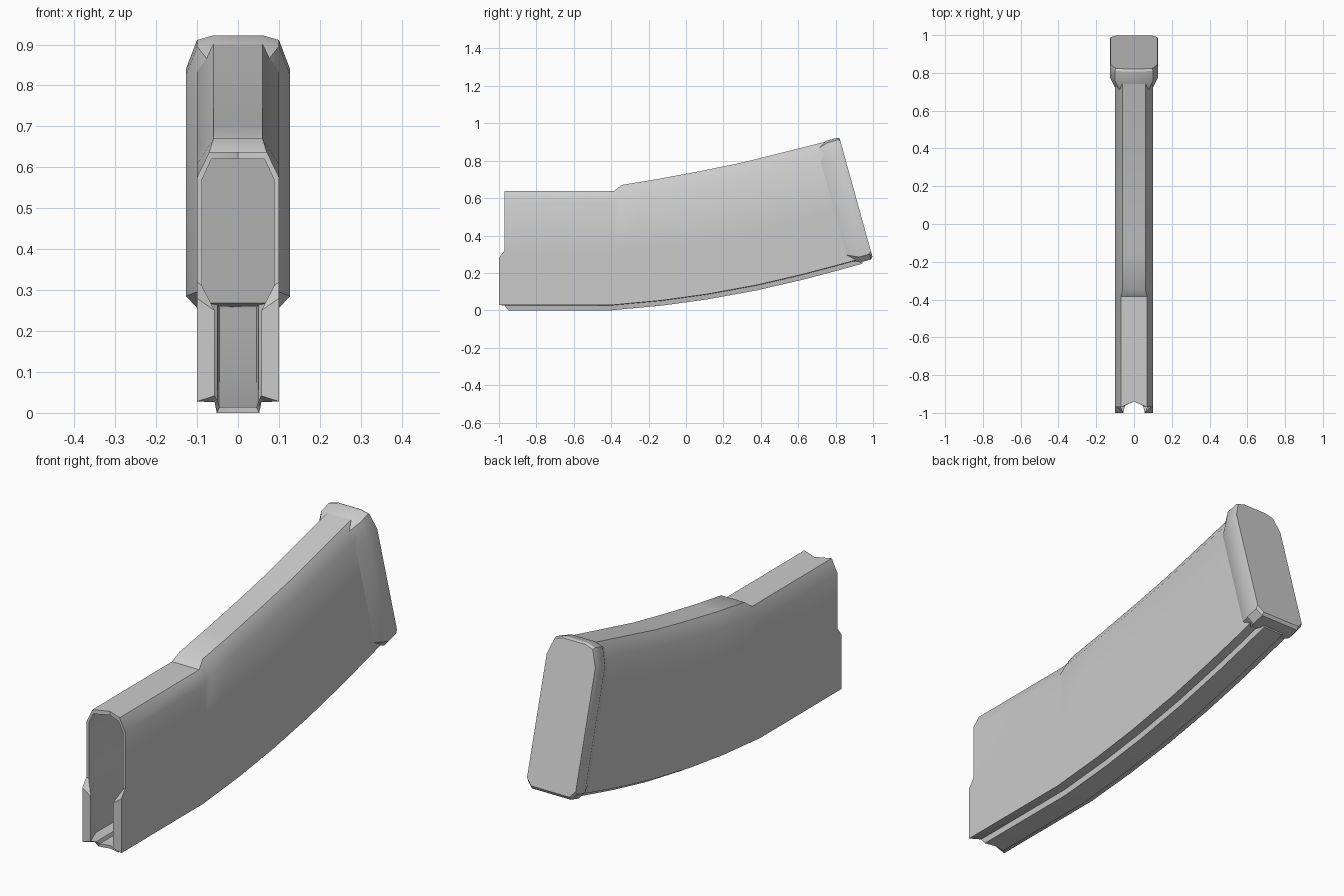
import bpy, bmesh
from mathutils import Vector

if "Cube" in bpy.data.objects:
    bpy.data.objects.remove(bpy.data.objects["Cube"])


def mirror_ring(half):
    """Close a half outline (x >= 0, first and last point on x = 0)."""
    return half + [(-p[0], *p[1:]) for p in half[-2:0:-1]]


def loft(bm, rings):
    loops = [[bm.verts.new(p) for p in r] for r in rings]
    for a, b in zip(loops, loops[1:]):
        n = len(a)
        for i in range(n):
            bm.faces.new((a[i], a[(i + 1) % n], b[(i + 1) % n], b[i]))
    return loops


def finish(bm, name, angle):
    bmesh.ops.recalc_face_normals(bm, faces=bm.faces)
    mesh = bpy.data.meshes.new(name)
    bm.to_mesh(mesh)
    bm.free()
    ob = bpy.data.objects.new(name, mesh)
    bpy.context.collection.objects.link(ob)
    bpy.ops.object.select_all(action='DESELECT')
    ob.select_set(True)
    bpy.context.view_layer.objects.active = ob
    bpy.ops.object.shade_smooth_by_angle(angle=angle)
    return ob


# Half outlines of the shell: h = local height, w = half width of the top flat
def outer(h, w):
    return [(0, 0), (.052, 0), (.057, .026), (.1, .028), (.1, .28),
            (.1, .32), (.1, h - .062), (w, h), (0, h)]


def inner(h, w, low):
    return [(0, .014), (.045, .014), (.05, .03), (low, .042), (low, .25),
            (.088, .31), (.088, h - .068), (w - .005, h - .018), (0, h - .018)]


def place(half, top, bottom):
    """Stand a half outline on the line from bottom to top (y, z)."""
    b = Vector(bottom)
    d = (Vector(top) - b).normalized()
    return mirror_ring([(x, b.x + d.x * v, b.y + d.y * v) for x, v in half])


# Stations along the curved body: top (y, z), bottom (y, z), top half width
stations = [((-.385, .638), (-.40, 0), .07), ((-.345, .67), (-.36, .004), .06),
            ((-.15, .702), (-.13, .025), .06), ((.08, .745), (.11, .058), .06),
            ((.30, .79), (.38, .107), .06), ((.50, .84), (.63, .165), .06),
            ((.66, .88), (.82, .215), .06), ((.76, .905), (.945, .25), .06)]

# Stepped mouth: lower lips stand forward, top and floor are notched
mouth_y = [-.94, -.95, -.97, -1, -1, -.97, -.97, -.97, -.94]


def mouth(half):
    return mirror_ring([(x, y, z) for (x, z), y in zip(half, mouth_y)])


H0 = .638
outs = [mouth(outer(H0, .07))]
ins = [mouth(inner(H0, .07, .057)),
       place(inner(H0, .07, .088), (-.92, H0), (-.92, 0))]
for top, bottom, w in stations:
    h = (Vector(top) - Vector(bottom)).length
    outs.append(place(outer(h, w), top, bottom))
    ins.append(place(inner(h, w, .088), top, bottom))

# Hollow body: inner skin, mouth rim, outer skin, closed at the back
bm = bmesh.new()
loops = loft(bm, ins[::-1] + outs)
bm.faces.new(loops[0])
bm.faces.new(loops[-1])
finish(bm, "body_shell", .6)

# Tilted base plate with a flare toward the body
up = Vector((0, -.267, .964))
out = Vector((0, .964, .267))
origin = Vector((0, 1.0, .275))


def plate_ring(n, w, lo, hi):
    half = [(0, lo), (w - .027, lo), (w, lo + .03), (w, hi - .085),
            (w - .027, hi - .012), (w - .067, hi), (0, hi)]
    return [origin + out * n + up * v + Vector((x, 0, 0))
            for x, v in mirror_ring(half)]


bm = bmesh.new()
loops = loft(bm, [plate_ring(-.135, .098, .03, .655),
                  plate_ring(-.07, .127, 0, .675),
                  plate_ring(-.012, .127, 0, .675),
                  plate_ring(0, .125, .012, .668)])
bm.faces.new(loops[0])
bm.faces.new(loops[-1])
finish(bm, "base_plate", .5)
